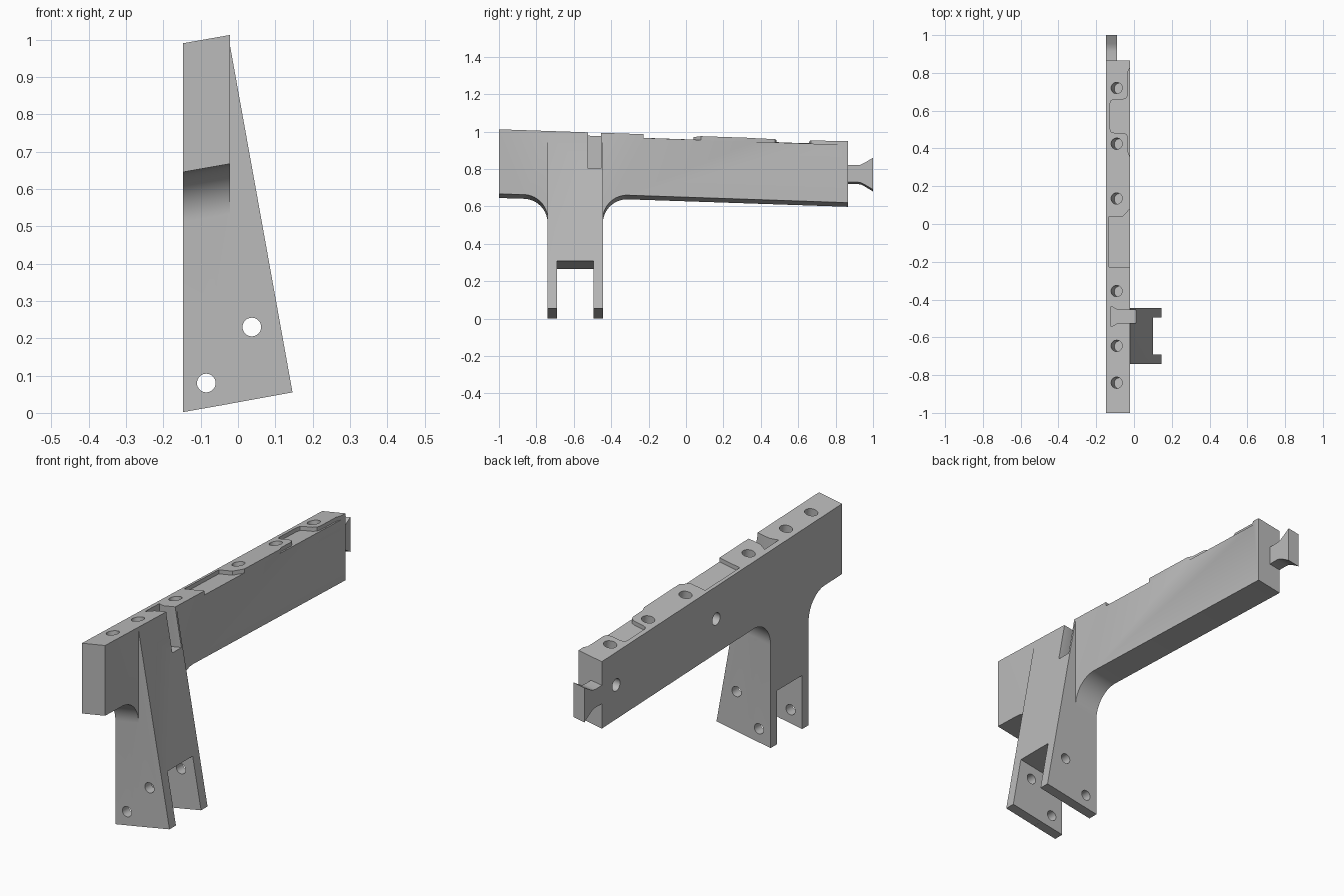
import bpy, bmesh, math
from mathutils import Matrix, Vector

if "Cube" in bpy.data.objects:
    bpy.data.objects.remove(bpy.data.objects["Cube"])

TILT = math.tan(math.radians(10))    # sideways slope of top, underside and foot
DROP = 0.034                         # lengthwise slope of the bar top
LEFT, RIGHT = -0.148, -0.022         # bar sides
LEG_F, LEG_B = -0.74, -0.445         # leg front and back

grey = bpy.data.materials.new("plain grey")
grey.diffuse_color = (0.5, 0.5, 0.5, 1)
grey.use_nodes = True
grey.node_tree.nodes["Principled BSDF"].inputs["Base Color"].default_value = grey.diffuse_color


def prism(name, pts, axis, lo, hi, tilt=0.0, drop=0.0):
    """Extrude a 2D outline along an axis, then slope it in x and y."""
    put = {"x": lambda a, b, t: (t, a, b),
           "y": lambda a, b, t: (a, t, b),
           "z": lambda a, b, t: (a, b, t)}[axis]
    bm = bmesh.new()
    rings = [[bm.verts.new(put(a, b, t)) for a, b in pts] for t in (lo, hi)]
    n = len(pts)
    bm.faces.new(rings[0])
    bm.faces.new(rings[1])
    for i in range(n):
        j = (i + 1) % n
        bm.faces.new((rings[0][i], rings[0][j], rings[1][j], rings[1][i]))
    for v in bm.verts:
        v.co.z += tilt * (v.co.x - LEFT) - drop * (v.co.y + 1)
    bmesh.ops.recalc_face_normals(bm, faces=bm.faces)
    return finish(name, bm)


def drill(name, centre, direction, radius, length):
    """Cylinder centred on a point, along a direction."""
    bm = bmesh.new()
    rot = Vector(direction).to_track_quat("Z", "Y").to_matrix().to_4x4()
    bmesh.ops.create_cone(bm, cap_ends=True, segments=32, radius1=radius,
                          radius2=radius, depth=length,
                          matrix=Matrix.Translation(centre) @ rot)
    return finish(name, bm)


def finish(name, bm):
    mesh = bpy.data.meshes.new(name)
    bm.to_mesh(mesh)
    bm.free()
    mesh.materials.append(grey)
    ob = bpy.data.objects.new(name, mesh)
    bpy.context.collection.objects.link(ob)
    return ob


def combine(target, tool, operation):
    """Apply a boolean and remove the tool."""
    tool.hide_render = True
    mod = target.modifiers.new("bool", "BOOLEAN")
    mod.operation, mod.solver, mod.object = operation, "EXACT", tool
    bpy.context.view_layer.objects.active = target
    bpy.ops.object.modifier_apply(modifier=mod.name)
    bpy.data.objects.remove(tool)


def arc(cx, cz, r, a0, a1, n=16):
    steps = [math.radians(a0 + (a1 - a0) * i / n) for i in range(n + 1)]
    return [(cx + r * math.cos(a), cz + r * math.sin(a)) for a in steps]


# Bar with filleted upright, drawn as a side profile
R = 0.13
profile = [(-1, 0.99), (0.865, 0.99 - DROP * 1.865), (0.865, 0.598)]
profile += arc(LEG_B + R, 0.638 - R, R, 90, 180)
profile += [(LEG_B, 0.002), (LEG_F, 0.002)]
profile += arc(LEG_F - R, 0.641 - R, R, 0, 90)
profile += [(-1, 0.645)]
body = prism("bar_and_leg", profile, "x", LEFT, RIGHT, TILT)

# Tapered side of the leg
wedge = [(-0.06, 0.95), (RIGHT - 0.0005, 0.99), (0.146, 0.055),
         (-0.06, 0.002 + TILT * 0.088)]
combine(body, prism("leg_wedge", wedge, "y", LEG_F, LEG_B), "UNION")

# Slot between the two prongs of the foot
slot = [(-0.69, -0.2), (-0.495, -0.2), (-0.495, 0.265), (-0.69, 0.265)]
combine(body, prism("foot_slot", slot, "x", -0.3, 0.3, TILT), "DIFFERENCE")

# Shallow recesses in the top, open on the right side
recess_a = [(0.0, -0.228), (-0.132, -0.228), (-0.132, 0.04), (-0.058, 0.04),
            (RIGHT, 0.08), (0.0, 0.08)]
recess_b = [(0.0, 0.828), (RIGHT, 0.828), (-0.032, 0.807), (-0.032, 0.685),
            (-0.039, 0.667), (-0.058, 0.659), (-0.106, 0.659), (-0.121, 0.653),
            (-0.127, 0.638), (-0.127, 0.502), (-0.121, 0.488), (-0.106, 0.483),
            (-0.058, 0.483), (-0.039, 0.476), (-0.032, 0.458),
            (-0.032, 0.384), (RIGHT, 0.355), (0.0, 0.355)]
for outline in (recess_a, recess_b):
    combine(body, prism("recess", outline, "z", 0.97, 1.2, TILT, DROP),
            "DIFFERENCE")

# Dovetail socket running out through the right side
socket = [(-0.123, -0.545), (-0.123, -0.435), (-0.086, -0.455),
          (0.2, -0.455), (0.2, -0.525), (-0.086, -0.525)]
combine(body, prism("socket", socket, "z", 0.775, 1.2, TILT), "DIFFERENCE")

# Blind screw holes in the top, square to its slope
up = Vector((-TILT, DROP, 1)).normalized()
for y in (0.72, 0.425, 0.135, -0.355, -0.645, -0.84):
    x = -0.092
    z = 0.99 + TILT * (x - LEFT) - DROP * (y + 1)
    combine(body, drill("top_hole", (x, y, z), up, 0.03, 0.2), "DIFFERENCE")

# Blind holes in the left side
for y, z in ((0.753, 0.77), (-0.023, 0.797)):
    combine(body, drill("side_hole", (LEFT, y, z), (1, 0, 0), 0.03, 0.16),
            "DIFFERENCE")

# Pin holes through both prongs
for x, z in ((-0.085, 0.08), (0.037, 0.23)):
    combine(body, drill("pin_hole", (x, -0.6, z), (0, 1, 0), 0.025, 0.6),
            "DIFFERENCE")

# Flared tail on the back end
lower = [(0.85, 0.72), (0.915, 0.72), (0.935, 0.717), (0.955, 0.707), (1, 0.68)]
upper = [(y, 1.53 - z) for y, z in reversed(lower)]
tail = prism("tail", lower + upper, "x", LEFT, -0.09, TILT)
combine(body, tail, "UNION")

bpy.ops.object.select_all(action="DESELECT")
body.select_set(True)
bpy.context.view_layer.objects.active = body
bpy.ops.object.shade_smooth_by_angle(angle=math.radians(30))
